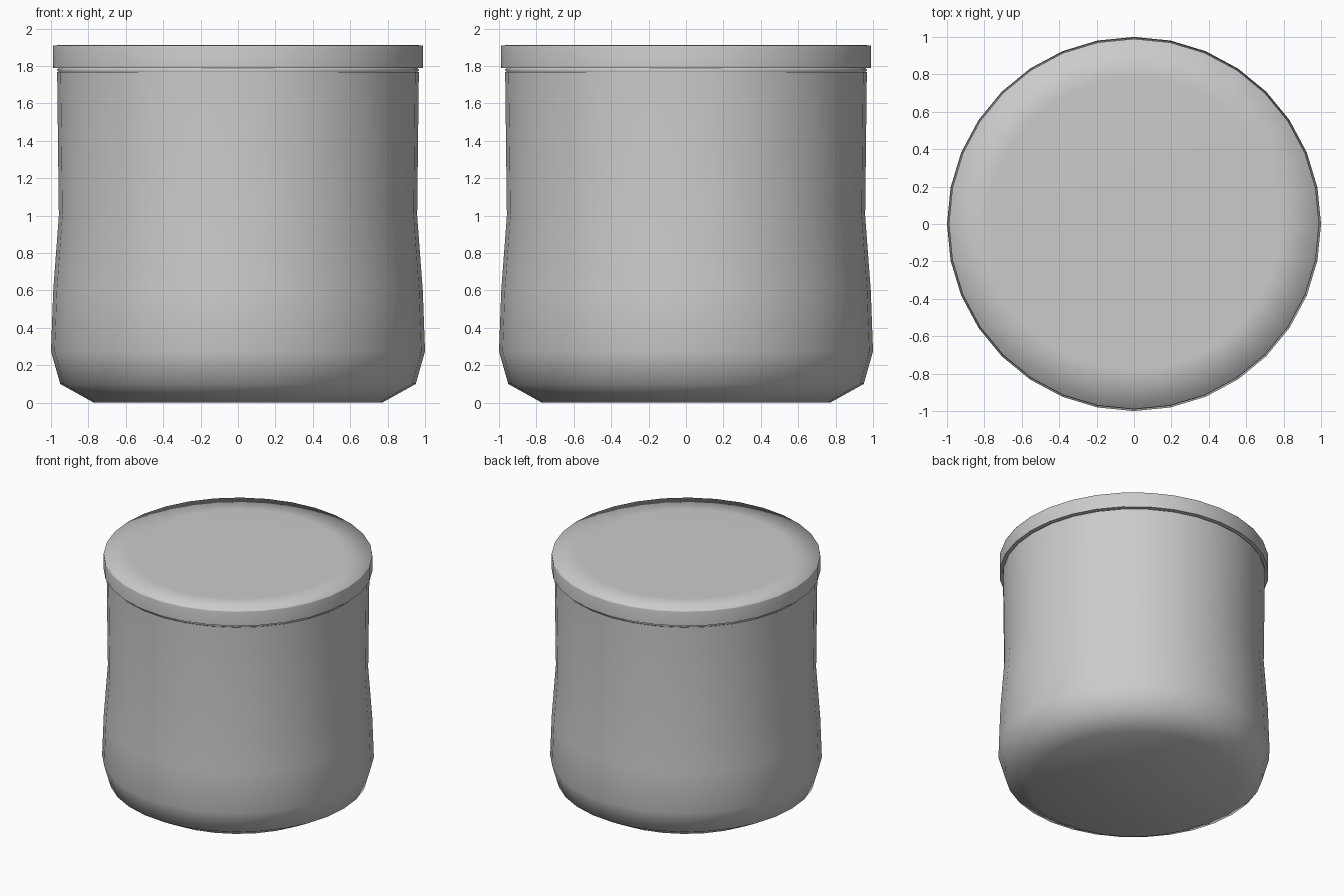
import bpy, bmesh, math

if "Cube" in bpy.data.objects:
    bpy.data.objects.remove(bpy.data.objects["Cube"])

SIDES = 32


def lathe(name, profile, cap_start=False, cap_end=False, sharp=()):
    """Revolve (radius, z) points bottom to top; rings listed in sharp get hard edges."""
    bm = bmesh.new()
    rings = []
    for r, z in profile:
        rings.append([bm.verts.new((r * math.cos(2 * math.pi * i / SIDES),
                                    r * math.sin(2 * math.pi * i / SIDES), z))
                      for i in range(SIDES)])
    for a, b in zip(rings, rings[1:]):
        for i in range(SIDES):
            j = (i + 1) % SIDES
            bm.faces.new((a[i], a[j], b[j], b[i]))
    if cap_start:
        bm.faces.new(rings[0][::-1])
    if cap_end:
        bm.faces.new(rings[-1])
    for f in bm.faces:
        f.smooth = True
    for k in sharp:
        for i in range(SIDES):
            bm.edges.get((rings[k][i], rings[k][(i + 1) % SIDES])).smooth = False
    mesh = bpy.data.meshes.new(name)
    bm.to_mesh(mesh)
    bm.free()
    obj = bpy.data.objects.new(name, mesh)
    bpy.context.collection.objects.link(obj)
    return obj


# Jar body: rounded foot and gently waisted wall
lathe("jar_body", [(0.77, 0.0), (0.95, 0.10), (1.0, 0.275), (0.988, 0.6),
                   (0.958, 1.0), (0.967, 1.768)], cap_start=True)

# Lid: small lip below, upright band, flat top with a softened edge
lathe("lid", [(0.955, 1.763), (0.969, 1.78), (0.957, 1.79), (0.99, 1.79),
              (0.99, 1.903), (0.988, 1.911), (0.78, 1.913)],
      cap_end=True, sharp=(2, 3))
